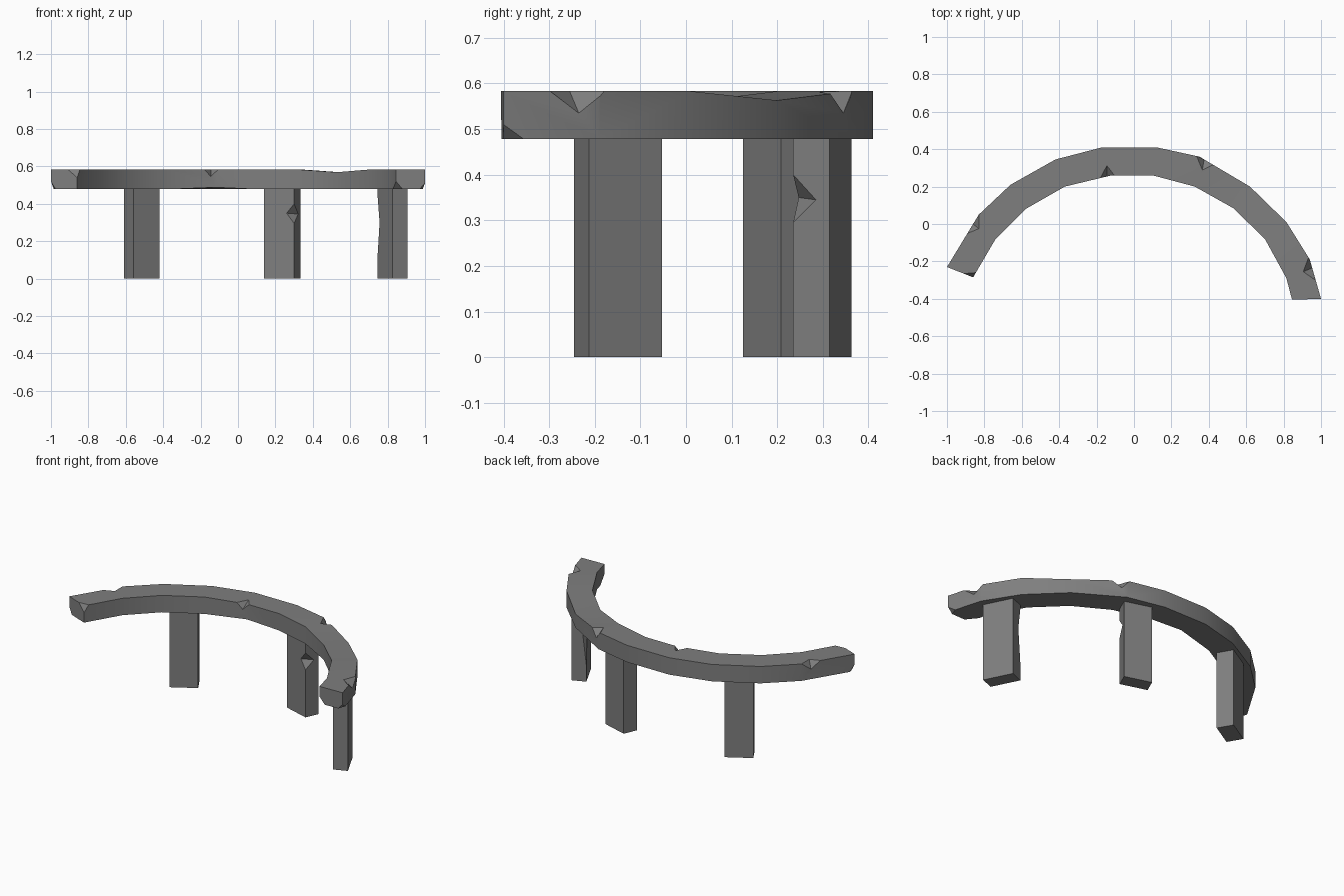
import bpy, bmesh, math
from mathutils import Vector

if "Cube" in bpy.data.objects:
    bpy.data.objects.remove(bpy.data.objects["Cube"])

stone = bpy.data.materials.new("grey stone")
stone.diffuse_color = (0.21, 0.21, 0.21, 1)
stone.use_nodes = True
stone.node_tree.nodes["Principled BSDF"].inputs["Base Color"].default_value = stone.diffuse_color
TOP, LOW = 0.583, 0.478


def make(name, bm):
    bmesh.ops.recalc_face_normals(bm, faces=bm.faces[:])
    me = bpy.data.meshes.new(name)
    bm.to_mesh(me)
    bm.free()
    ob = bpy.data.objects.new(name, me)
    me.materials.append(stone)
    bpy.context.collection.objects.link(ob)
    return ob


def loft(name, rings):
    """Skin a list of equal-sized closed rings and cap both ends."""
    bm = bmesh.new()
    vs = [[bm.verts.new(p) for p in r] for r in rings]
    n = len(rings[0])
    for a, b in zip(vs, vs[1:]):
        for i in range(n):
            j = (i + 1) % n
            bm.faces.new((a[i], a[j], b[j], b[i]))
    bm.faces.new(vs[0][::-1])
    bm.faces.new(vs[-1])
    return make(name, bm)


def chip(ob, *pts):
    """Knock a flake off: points on the surface plus one outside it."""
    bm = bmesh.new()
    for p in pts:
        bm.verts.new(p)
    bmesh.ops.convex_hull(bm, input=bm.verts[:])
    cutter = make("chip_cutter", bm)
    cutter.hide_render = True
    m = ob.modifiers.new("chip", 'BOOLEAN')
    m.operation, m.solver, m.object = 'DIFFERENCE', 'EXACT', cutter
    dg = bpy.context.evaluated_depsgraph_get()
    me = bpy.data.meshes.new_from_object(ob.evaluated_get(dg))
    ob.modifiers.clear()
    ob.data = me
    bpy.data.objects.remove(cutter)


# curved seat slab: outer x,y / inner x,y per section
sections = [
    (-1, -.23, -.86, -.285), (-.83, .05, -.74, -.08), (-.66, .21, -.58, .08),
    (-.42, .345, -.37, .20), (-.17, .41, -.12, .26), (.12, .41, .10, .26),
    (.35, .36, .325, .20), (.62, .20, .53, .085), (.815, .01, .70, -.08),
    (.94, -.19, .815, -.29), (1, -.40, .845, -.405)]
rings = []
for i, (ox, oy, ix, iy) in enumerate(sections):
    worn = i == 7          # worn dip in the top
    nick = i == 4          # slightly raised lower edge
    rings.append([(ox, oy, LOW), (ox, oy, TOP - .020 * worn),
                  (ix, iy, TOP - .014 * worn), (ix, iy, LOW + .010 * nick)])
seat = loft("seat", rings)

# chips along the top edges
chip(seat, (-.18, .245, TOP), (-.105, .26, TOP), (-.145, .312, TOP),
     (-.145, .253, .545), (-.13, .20, .65))
chip(seat, (.335, .364, TOP), (.43, .313, TOP), (.365, .287, TOP),
     (.375, .345, .535), (.45, .45, .65))
chip(seat, (.935, -.175, TOP), (.97, -.30, TOP), (.905, -.255, TOP),
     (.953, -.235, .535), (1.05, -.20, .65))
chip(seat, (-.83, .05, TOP), (-.89, -.05, TOP), (-.83, -.025, TOP),
     (-.86, 0, .54), (-.95, .05, .65))
# chipped corners at the two ends
chip(seat, (-.91, -.265, TOP), (-.845, -.26, TOP), (-.86, -.285, .54), (-.83, -.34, .65))
chip(seat, (-.975, -.24, LOW), (-.985, -.205, LOW), (-1, -.23, .52), (-1.05, -.26, .43))
chip(seat, (.88, -.404, LOW), (.827, -.34, LOW), (.845, -.405, .52), (.80, -.46, .43))
chip(seat, (.97, -.401, LOW), (.987, -.355, LOW), (1, -.40, .51), (1.05, -.45, .43))

# legs: front, right, back, left corners in plan
legs = {
    "left_leg": [(-.56, .125), (-.42, .208), (-.47, .293), (-.61, .21)],
    "middle_leg": [(.30, .235), (.335, .315), (.175, .363), (.14, .283)],
    "right_leg": [(.825, -.245), (.905, -.213), (.825, -.053), (.745, -.085)]}
made = {n: loft(n, [[(x, y, z) for x, y in c] for z in (0, .485)]) for n, c in legs.items()}
chip(made["middle_leg"], (.30, .235, .40), (.30, .235, .295), (.322, .285, .345),
     (.26, .247, .35), (.32, .18, .35))
chip(made["right_leg"], (.745, -.085, .46), (.745, -.085, .10), (.768, -.076, .32),
     (.757, -.109, .30), (.69, -.085, .30))

# gently smoothed slab, crisp edges
bpy.ops.object.select_all(action='DESELECT')
seat.select_set(True)
bpy.context.view_layer.objects.active = seat
bpy.ops.object.shade_smooth_by_angle(angle=math.radians(30))
